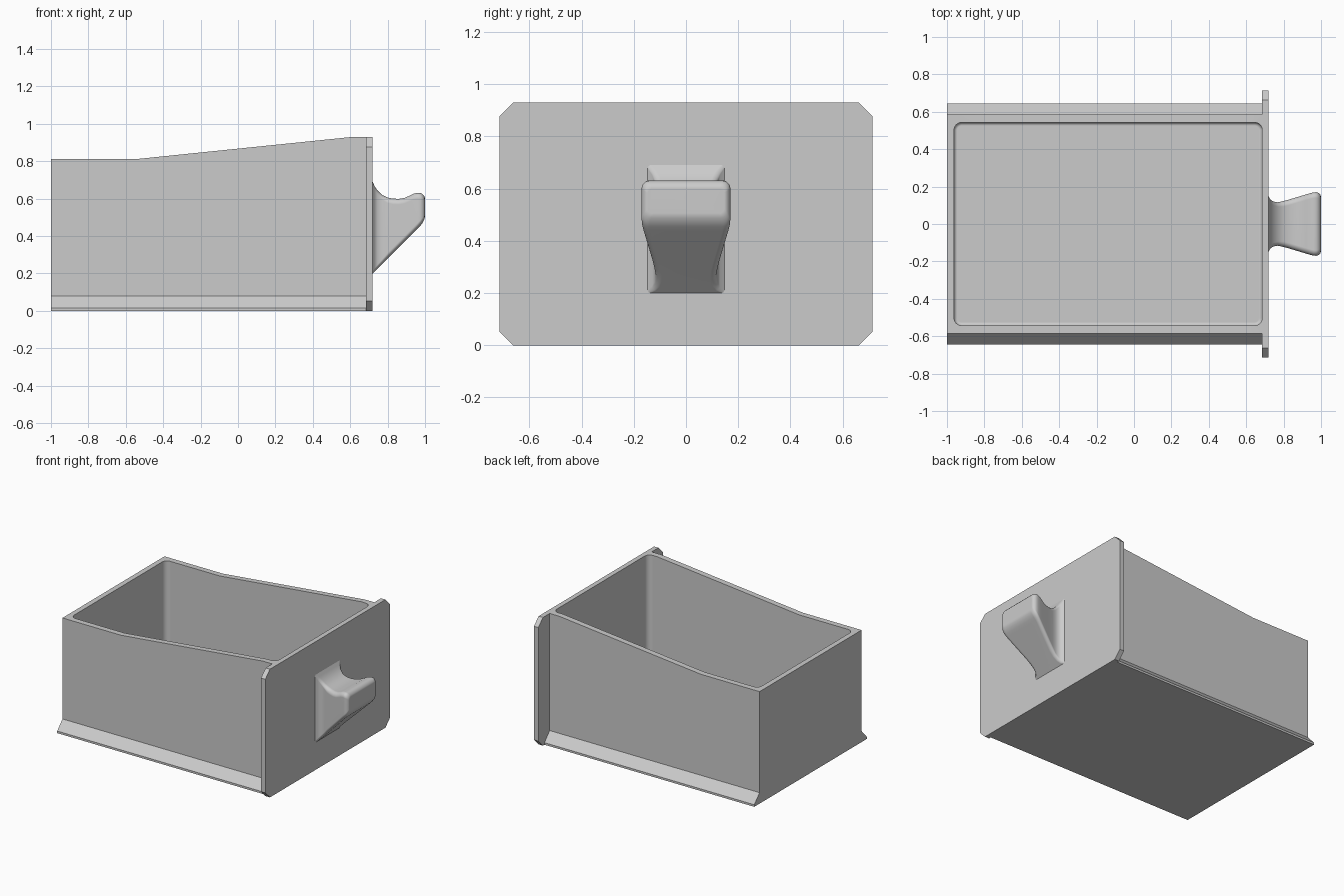
import bpy, bmesh, math

if "Cube" in bpy.data.objects:
    bpy.data.objects.remove(bpy.data.objects["Cube"])

grey = bpy.data.materials.new("plain grey")
grey.diffuse_color = (0.6, 0.6, 0.6, 1)
grey.use_nodes = True
grey.node_tree.nodes["Principled BSDF"].inputs["Base Color"].default_value = grey.diffuse_color


def loft(name, rings):
    """Closed solid through rings that share a point count."""
    bm = bmesh.new()
    rows = [[bm.verts.new(p) for p in ring] for ring in rings]
    n = len(rows[0])
    for a, b in zip(rows, rows[1:]):
        for i in range(n):
            j = (i + 1) % n
            bm.faces.new((a[i], a[j], b[j], b[i]))
    bm.faces.new(rows[0][::-1])
    bm.faces.new(rows[-1])
    bmesh.ops.recalc_face_normals(bm, faces=bm.faces)
    mesh = bpy.data.meshes.new(name)
    bm.to_mesh(mesh)
    bm.free()
    mesh.materials.append(grey)
    ob = bpy.data.objects.new(name, mesh)
    bpy.context.collection.objects.link(ob)
    return ob


def rounded_rect(u0, u1, v0, v1, r, steps=6):
    """Corner-rounded rectangle as (u, v) points."""
    pts = []
    corners = ((u1 - r, v1 - r), (u0 + r, v1 - r), (u0 + r, v0 + r), (u1 - r, v0 + r))
    for k, (cu, cv) in enumerate(corners):
        for s in range(steps + 1):
            a = math.pi / 2 * (k + s / steps)
            pts.append((cu + r * math.cos(a), cv + r * math.sin(a)))
    return pts


def combine(target, other, operation):
    """Apply a boolean and remove the helper."""
    mod = target.modifiers.new("combine", 'BOOLEAN')
    mod.operation, mod.object, mod.solver = operation, other, 'EXACT'
    bpy.context.view_layer.objects.active = target
    bpy.ops.object.modifier_apply(modifier=mod.name)
    bpy.data.objects.remove(other)


def smooth(ob):
    bpy.ops.object.select_all(action='DESELECT')
    ob.select_set(True)
    bpy.context.view_layer.objects.active = ob
    bpy.ops.object.shade_smooth_by_angle(angle=math.radians(30))
    mod = ob.modifiers.new("flat face normals", 'WEIGHTED_NORMAL')
    mod.keep_sharp = True


# Drawer box with flared runners and a rim that rises to the front plate
def box_section(x, top):
    half = [(0.645, 0), (0.645, 0.015), (0.585, 0.08), (0.585, top)]
    return [(x, y, z) for y, z in half] + [(x, -y, z) for y, z in reversed(half)]


drawer = loft("drawer_box", [box_section(x, t) for x, t in
                             ((-1, 0.813), (-0.53, 0.813), (0.61, 0.93), (0.70, 0.93))])

# Front plate with chamfered corners
w, h, c = 0.715, 0.93, 0.053
outline = [(w, c), (w, h - c), (w - c, h), (c - w, h),
           (-w, h - c), (-w, c), (c - w, 0), (w - c, 0)]
plate = loft("front_plate", [[(x, y, z) for y, z in outline] for x in (0.685, 0.72)])
combine(drawer, plate, 'UNION')

# Hollow with rounded corners and a small fillet around the floor
rings = []
floor, fillet = 0.04, 0.018
for s in range(5):
    a = math.pi / 2 * s / 4
    i = fillet * (1 - math.sin(a))
    z = floor + fillet * (1 - math.cos(a))
    rings.append([(x, y, z) for x, y in
                  rounded_rect(-0.962 + i, 0.685 - i, -0.543 + i, 0.543 - i, 0.04 - i)])
rings.append([(x, y, 1.2) for x, y, z in rings[-1]])
combine(drawer, loft("hollow_cutter", rings), 'DIFFERENCE')
smooth(drawer)

# Flared pull: x, half width, bottom, top, corner radius
stations = [(0.715, 0.150, 0.195, 0.697, 0.010), (0.72, 0.147, 0.20, 0.69, 0.012),
            (0.73, 0.130, 0.21, 0.668, 0.016), (0.745, 0.120, 0.225, 0.645, 0.02),
            (0.77, 0.116, 0.25, 0.620, 0.024), (0.80, 0.123, 0.28, 0.606, 0.03),
            (0.83, 0.131, 0.31, 0.600, 0.03), (0.86, 0.140, 0.34, 0.599, 0.03),
            (0.89, 0.149, 0.37, 0.604, 0.03), (0.92, 0.158, 0.40, 0.617, 0.03),
            (0.94, 0.164, 0.42, 0.627, 0.03), (0.96, 0.169, 0.44, 0.631, 0.03),
            (0.975, 0.170, 0.455, 0.630, 0.03), (0.987, 0.166, 0.470, 0.624, 0.028),
            (0.996, 0.157, 0.488, 0.613, 0.024), (1.0, 0.146, 0.505, 0.600, 0.02)]
pull = loft("pull_handle", [[(x, y, z) for y, z in rounded_rect(-hw, hw, lo, hi, r)]
                            for x, hw, lo, hi, r in stations])
smooth(pull)
